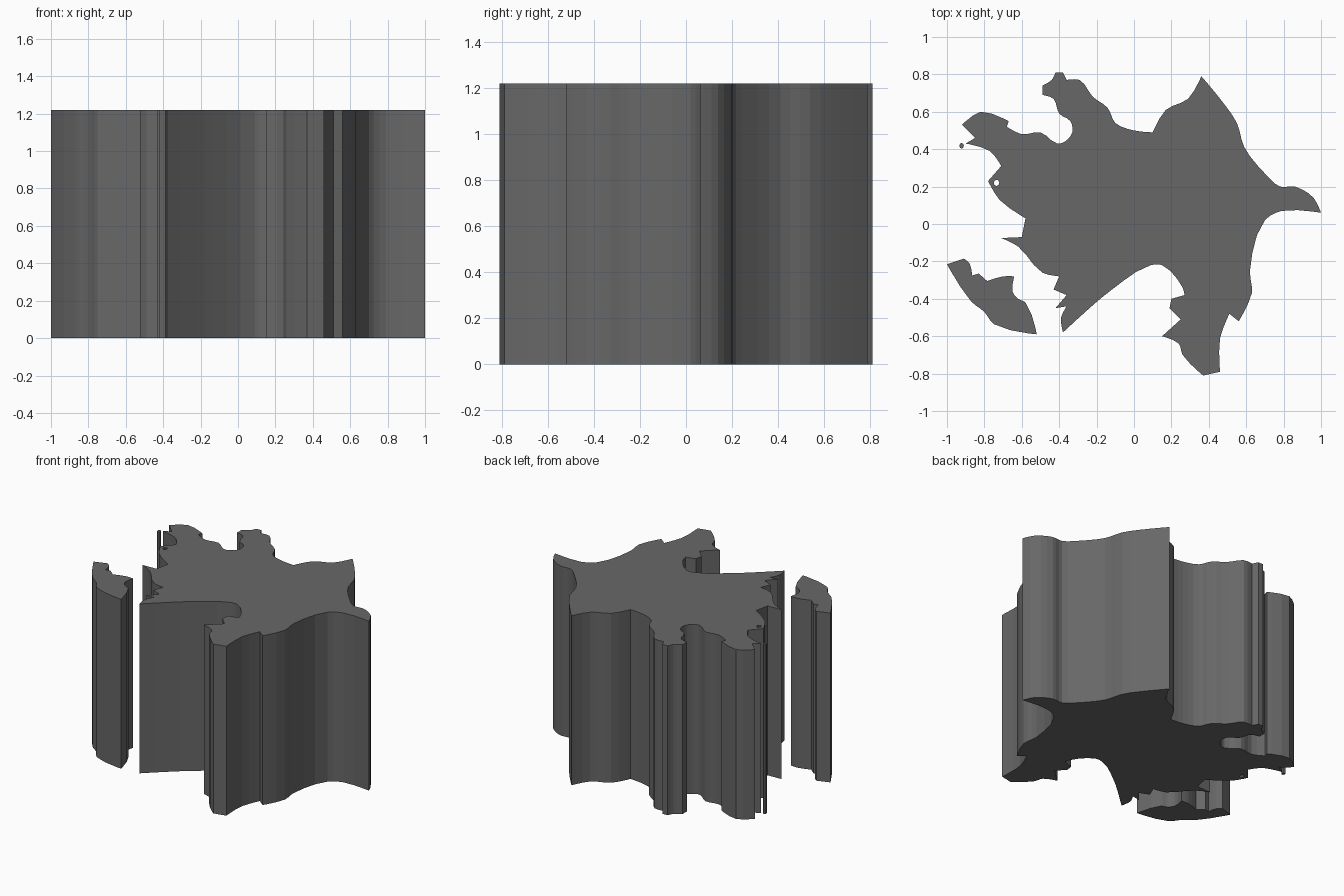
import bpy
from math import cos, sin, pi, radians
from mathutils import Vector

if "Cube" in bpy.data.objects:
    bpy.data.objects.remove(bpy.data.objects["Cube"])

HEIGHT = 1.22

# Dark grey finish shared by every block
dark = bpy.data.materials.new("dark_grey")
dark.diffuse_color = (.137, .137, .137, 1)
dark.use_nodes = True
dark.node_tree.nodes["Principled BSDF"].inputs["Base Color"].default_value = dark.diffuse_color


def smooth_outline(points, steps=3, corner=radians(55)):
    """Closed Hermite curve through the points; sharp turns stay corners."""
    pts = [Vector(p) for p in points]
    n = len(pts)
    tang = []
    for i in range(n):
        a, b = pts[i] - pts[i - 1], pts[(i + 1) % n] - pts[i]
        if a.angle(b) > corner:
            tang.append(Vector((0, 0)))
        else:
            tang.append((a.normalized() + b.normalized()) / 2)
    out = []
    for i in range(n):
        p, q = pts[i], pts[(i + 1) % n]
        d = (q - p).length
        m0, m1 = tang[i] * d, tang[(i + 1) % n] * d
        for k in range(steps):
            t = k / steps
            out.append(p * (2*t**3 - 3*t**2 + 1) + m0 * (t**3 - 2*t**2 + t)
                       + q * (3*t**2 - 2*t**3) + m1 * (t**3 - t**2))
    return out


def ring(x, y, rx, ry, sides=8):
    return [(x + rx * cos(2 * pi * i / sides), y + ry * sin(2 * pi * i / sides))
            for i in range(sides)]


def extrude_outline(name, *outlines):
    """Filled plan outline (inner loops become holes) raised to full height."""
    curve = bpy.data.curves.new(name, 'CURVE')
    curve.dimensions = '2D'
    curve.fill_mode = 'BOTH'
    curve.extrude = HEIGHT / 2
    curve.materials.append(dark)
    for outline in outlines:
        s = curve.splines.new('POLY')
        s.points.add(len(outline) - 1)
        for p, co in zip(s.points, outline):
            p.co = (co[0], co[1], 0, 1)
        s.use_cyclic_u = True
    obj = bpy.data.objects.new(name, curve)
    bpy.context.collection.objects.link(obj)
    obj.location.z = HEIGHT / 2
    bpy.ops.object.select_all(action='DESELECT')
    obj.select_set(True)
    bpy.context.view_layer.objects.active = obj
    bpy.ops.object.convert(target='MESH')
    bpy.ops.object.transform_apply(location=True)
    bpy.ops.object.shade_flat()


# Mainland plan, anticlockwise from the east tip, with one small hole
mainland = [
    (1.0, .06), (.96, .14), (.86, .2), (.78, .2), (.7, .27),
    (.59, .41), (.55, .54), (.46, .67), (.36, .79), (.29, .67), (.17, .61),
    (.1, .49), (0, .5), (-.1, .54), (-.14, .62), (-.22, .68), (-.29, .77),
    (-.36, .77), (-.38, .81), (-.42, .81), (-.44, .77), (-.49, .74),
    (-.49, .69), (-.43, .67), (-.4, .59), (-.34, .55), (-.33, .49),
    (-.37, .44), (-.41, .43),
    (-.5, .49), (-.6, .48), (-.68, .52), (-.67, .55), (-.82, .6),
    (-.92, .53), (-.85, .46), (-.9, .43), (-.77, .39), (-.71, .31),
    (-.78, .23), (-.72, .13), (-.58, .03), (-.6, -.07), (-.71, -.075),
    (-.62, -.12), (-.49, -.26), (-.4, -.28), (-.43, -.35), (-.36, -.38),
    (-.42, -.45), (-.36, -.44), (-.39, -.5), (-.38, -.58),
    (-.26, -.47), (-.13, -.36), (.09, -.22), (.15, -.22), (.26, -.34),
    (.27, -.38), (.2, -.4), (.19, -.45), (.25, -.51), (.15, -.6),
    (.24, -.64), (.26, -.7), (.37, -.81), (.46, -.79), (.46, -.61),
    (.51, -.48), (.56, -.52), (.63, -.37), (.62, -.25), (.7, .02), (.79, .07)]
extrude_outline("mainland_block", smooth_outline(mainland),
                ring(-.735, .22, .015, .017))

# Detached block to the south-west
exclave = [(-1, -.215), (-.91, -.185), (-.88, -.21), (-.865, -.275),
           (-.83, -.265), (-.785, -.305), (-.7, -.28), (-.64, -.28),
           (-.65, -.36), (-.62, -.4), (-.58, -.42), (-.52, -.59),
           (-.75, -.535), (-.8, -.47), (-.87, -.415)]
extrude_outline("detached_block", smooth_outline(exclave))

# Tiny column off the north-west corner
extrude_outline("small_column", ring(-.922, .418, .012, .015))
